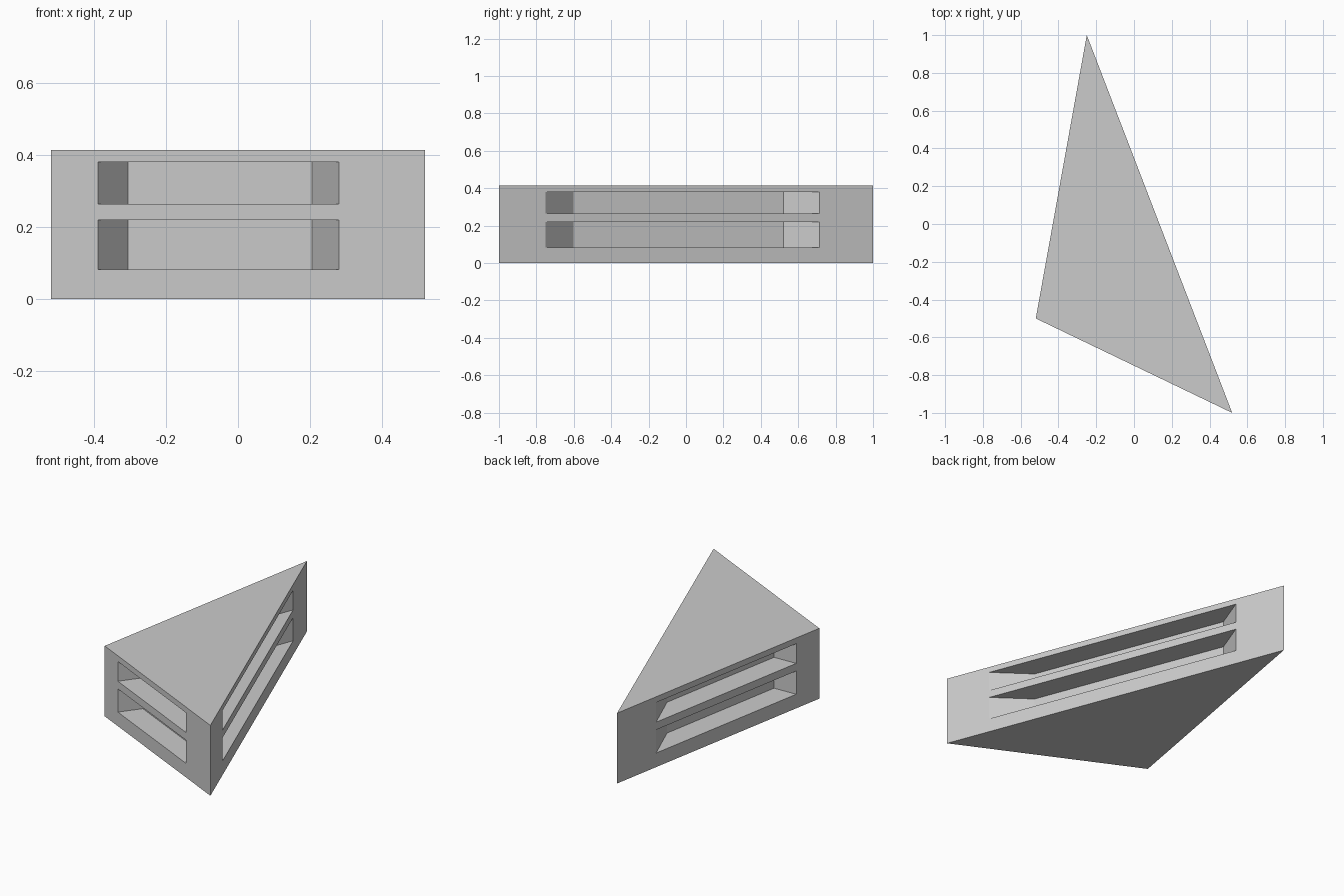
import bpy, bmesh
from mathutils import Vector

if "Cube" in bpy.data.objects:
    bpy.data.objects.remove(bpy.data.objects["Cube"])

HEIGHT = 0.415
A, B, C = Vector((-0.25, 1.0)), Vector((-0.52, -0.5)), Vector((0.52, -1.0))
DEPTH = 0.138
ROWS = [(0.083, 0.22), (0.265, 0.381)]


def add_prism(bm, outline, z0, z1):
    face = bm.faces.new([bm.verts.new((p.x, p.y, z0)) for p in outline])
    res = bmesh.ops.extrude_face_region(bm, geom=[face])
    top = [g for g in res["geom"] if isinstance(g, bmesh.types.BMVert)]
    bmesh.ops.translate(bm, verts=top, vec=(0, 0, z1 - z0))


def make_object(name, bm):
    bmesh.ops.recalc_face_normals(bm, faces=bm.faces)
    mesh = bpy.data.meshes.new(name)
    bm.to_mesh(mesh)
    bm.free()
    obj = bpy.data.objects.new(name, mesh)
    bpy.context.collection.objects.link(obj)
    return obj


def recess_outline(p, q, t0, t1, s0, s1):
    # Trapezoid sunk into wall p-q (counter-clockwise), ends leaning inwards
    along = (q - p).normalized()
    inward = Vector((-along.y, along.x))
    a, b = p.lerp(q, t0), p.lerp(q, t1)
    ia = a + along * s0 + inward * DEPTH
    ib = b - along * s1 + inward * DEPTH
    return [a + (a - ia) * 0.1, b + (b - ib) * 0.1, ib, ia]


# Triangular block
bm = bmesh.new()
add_prism(bm, [A, B, C], 0, HEIGHT)
block = make_object("triangular_block", bm)

# Two rows of slots on each of the three walls
slots = [
    (B, C, 0.125, 0.77, 0.027, 0.15),
    (C, A, 0.125, 0.8575, 0.213, 0.155),
    (A, B, 0.193, 0.886, 0.22, 0.03),
]
bm = bmesh.new()
for slot in slots:
    for z0, z1 in ROWS:
        add_prism(bm, recess_outline(*slot), z0, z1)
cutter = make_object("slot_cutter", bm)

# Carve the slots, then discard the cutter
mod = block.modifiers.new("slots", "BOOLEAN")
mod.operation = "DIFFERENCE"
mod.solver = "EXACT"
mod.object = cutter
bpy.context.view_layer.objects.active = block
block.select_set(True)
bpy.ops.object.modifier_apply(modifier=mod.name)
bpy.data.objects.remove(cutter)
